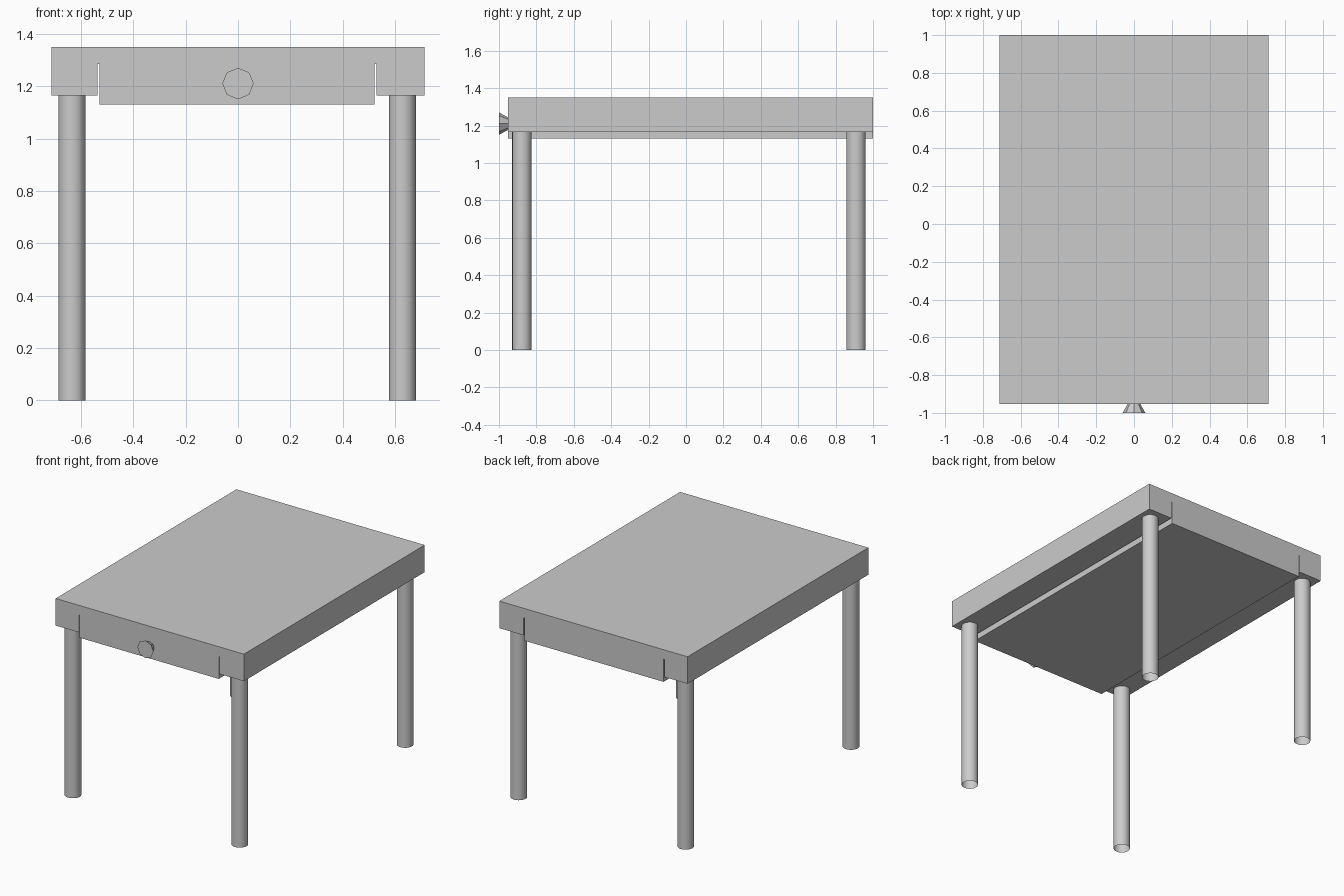
import bpy, bmesh, math
from mathutils import Matrix

if "Cube" in bpy.data.objects:
    bpy.data.objects.remove(bpy.data.objects["Cube"])

FRONT, BACK = -0.953, 1.0


def make_object(name, bm):
    mesh = bpy.data.meshes.new(name)
    bm.to_mesh(mesh)
    bm.free()
    obj = bpy.data.objects.new(name, mesh)
    bpy.context.collection.objects.link(obj)
    return obj


# Table top and drawer: one profile with two narrow slots, run front to back
profile = [(-0.712, 1.35), (-0.712, 1.165), (-0.537, 1.165), (-0.537, 1.285),
           (-0.53, 1.285), (-0.53, 1.13), (0.522, 1.13), (0.522, 1.285),
           (0.529, 1.285), (0.529, 1.165), (0.712, 1.165), (0.712, 1.35)]
bm = bmesh.new()
face = bm.faces.new([bm.verts.new((x, FRONT, z)) for x, z in profile])
ext = bmesh.ops.extrude_face_region(bm, geom=[face], use_keep_orig=True)
moved = [g for g in ext["geom"] if isinstance(g, bmesh.types.BMVert)]
bmesh.ops.translate(bm, verts=moved, vec=(0, BACK - FRONT, 0))
bmesh.ops.recalc_face_normals(bm, faces=bm.faces)
make_object("table_top_with_drawer", bm)


# Legs: round tubes, open at the foot
def leg(name, x, y, r=0.052, h=1.165):
    bm = bmesh.new()
    bmesh.ops.create_cone(bm, cap_ends=False, segments=24, radius1=r, radius2=r,
                          depth=h, matrix=Matrix.Translation((x, y, h / 2)))
    for f in bm.faces:
        f.smooth = True
    make_object(name, bm)


for side, x in (("left", -0.634), ("right", 0.628)):
    leg("front_leg_" + side, x, -0.877)
    leg("back_leg_" + side, x, 0.909)

# Drawer knob: eight-sided, flaring out to the front
bm = bmesh.new()
depth = FRONT + 1.0
bmesh.ops.create_cone(bm, cap_ends=True, segments=8, radius1=0.034, radius2=0.06, depth=depth,
                      matrix=Matrix.Translation((0, FRONT - depth / 2, 1.21))
                      @ Matrix.Rotation(math.pi / 2, 4, 'X'))
make_object("drawer_knob", bm)
